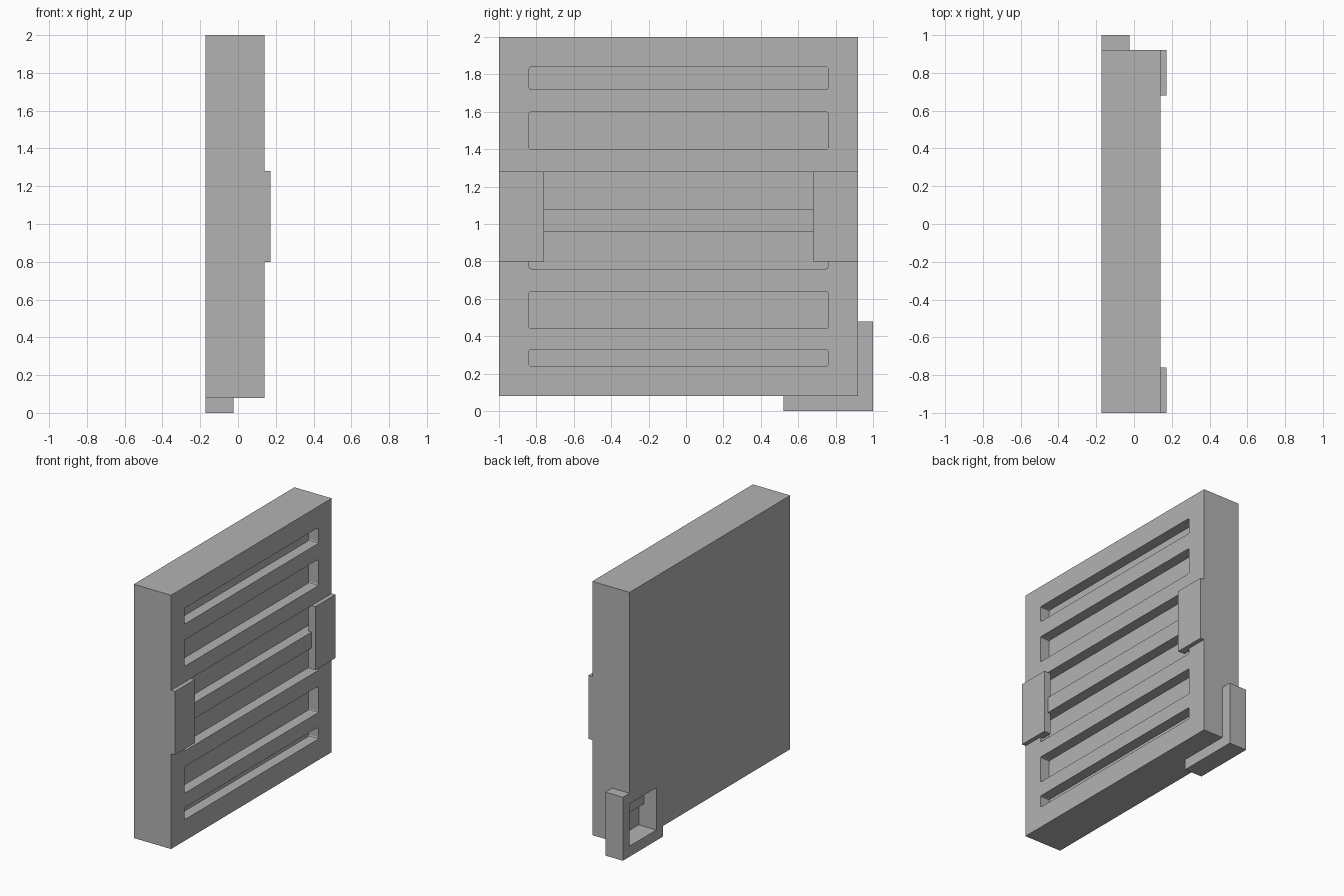
import bpy, bmesh

if "Cube" in bpy.data.objects:
    bpy.data.objects.remove(bpy.data.objects["Cube"])

grey = bpy.data.materials.new("light_grey")
grey.diffuse_color = (0.45, 0.45, 0.45, 1)
grey.use_nodes = True
grey.node_tree.nodes["Principled BSDF"].inputs["Base Color"].default_value = grey.diffuse_color

X0, X1 = -0.172, 0.14          # back and front of the panel


def add_box(bm, x, y, z, round_corners=0):
    """Box from ranges; optionally rounds the four edges along x."""
    verts = bmesh.ops.create_cube(bm, size=1)["verts"]
    for v in verts:
        v.co = [r[0] if c < 0 else r[1] for c, r in zip(v.co, (x, y, z))]
    if round_corners:
        edges = {e for v in verts for e in v.link_edges
                 if abs(e.verts[0].co.x - e.verts[1].co.x) > 1e-5}
        bmesh.ops.bevel(bm, geom=list(edges), offset=round_corners,
                        segments=2, profile=0.5, affect='EDGES')


def make(name, bm):
    bmesh.ops.recalc_face_normals(bm, faces=bm.faces)
    mesh = bpy.data.meshes.new(name)
    bm.to_mesh(mesh)
    bm.free()
    mesh.materials.append(grey)
    ob = bpy.data.objects.new(name, mesh)
    bpy.context.collection.objects.link(ob)
    return ob


# Main panel
bm = bmesh.new()
add_box(bm, (X0, X1), (-1, 0.92), (0.08, 2))
panel = make("panel", bm)

# Cutter: six long vents in the front, one pocket in the rear lower corner
bm = bmesh.new()
for z in [(0.24, 0.33), (0.44, 0.64), (0.76, 0.96),
          (1.08, 1.28), (1.40, 1.60), (1.72, 1.84)]:
    add_box(bm, (0.06, 0.3), (-0.84, 0.76), z, 0.012)
add_box(bm, (-0.3, -0.025), (0.60, 0.96), (0.04, 0.40))
cutter = make("vent_cutter", bm)
cutter.hide_render = True
cutter.hide_set(True)
cut = panel.modifiers.new("vents", 'BOOLEAN')
cut.operation = 'DIFFERENCE'
cut.solver = 'EXACT'
cut.object = cutter

# Raised clamps at both sides of the middle vents
for name, y in (("left_clamp", (-1, -0.76)), ("right_clamp", (0.68, 0.92))):
    bm = bmesh.new()
    add_box(bm, (0.115, 0.172), y, (0.80, 1.28))
    make(name, bm)

# L-shaped corner bracket wrapped round the pocket
bm = bmesh.new()
pts = [(0.52, 0), (1, 0), (1, 0.48), (0.92, 0.48), (0.92, 0.08), (0.52, 0.08)]
face = bm.faces.new([bm.verts.new((X0, y, z)) for y, z in pts])
new = bmesh.ops.extrude_face_region(bm, geom=[face])["geom"]
bmesh.ops.translate(bm, vec=(-0.025 - X0, 0, 0),
                    verts=[v for v in new if isinstance(v, bmesh.types.BMVert)])
make("corner_bracket", bm)

# Ledge at the back of the pocket
bm = bmesh.new()
add_box(bm, (-0.067, -0.02), (0.60, 0.92), (0.25, 0.40))
make("pocket_ledge", bm)
